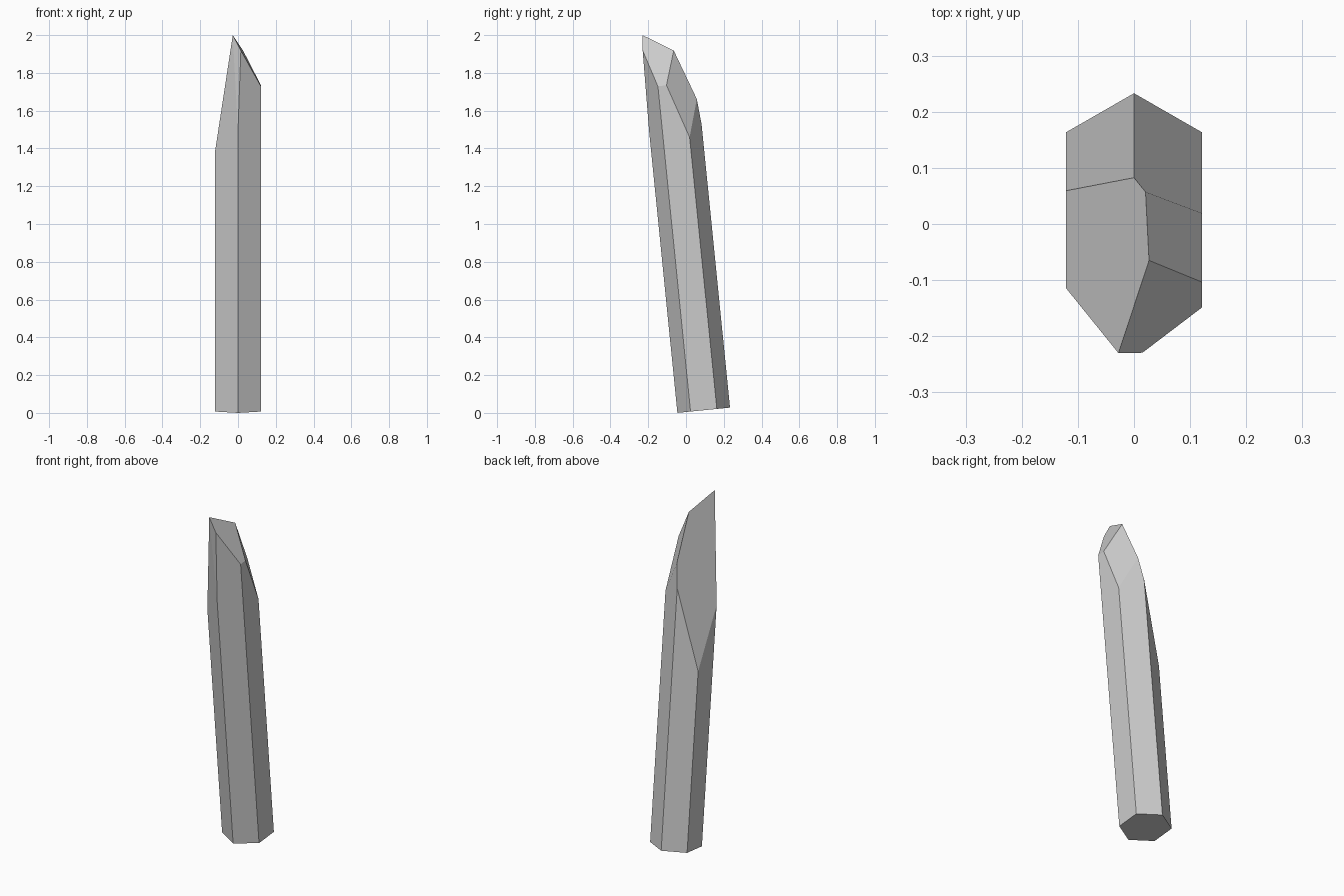
import bpy, bmesh
from mathutils import Vector, Matrix

if "Cube" in bpy.data.objects:
    bpy.data.objects.remove(bpy.data.objects["Cube"])

TILT = 0.1      # lean towards the front
R = 0.14        # hexagon radius

# leaning hexagonal shaft, one corner facing front and back
bm = bmesh.new()
bmesh.ops.create_cone(bm, cap_ends=True, segments=6, radius1=R, radius2=R, depth=2.4)
ys = max(v.co.x for v in bm.verts)
if ys > R - 1e-4:
    bm.transform(Matrix.Rotation(0.5235988, 4, 'Z'))
bm.transform(Matrix.Translation((0, 0, 1.2)))
bm.transform(Matrix.Translation((0, 0.0937, 0.014)) @ Matrix.Rotation(TILT, 4, 'X'))


def cut(point, normal):
    """Slice off everything on the normal's side and cap the opening."""
    geom = bm.verts[:] + bm.edges[:] + bm.faces[:]
    bmesh.ops.bisect_plane(bm, geom=geom, dist=1e-6, plane_co=point,
                           plane_no=Vector(normal).normalized(), clear_outer=True)
    bmesh.ops.holes_fill(bm, edges=[e for e in bm.edges if e.is_boundary], sides=0)


# broken tip facets, as slopes dz/dx and dz/dy
apex = (-0.028, -0.231, 2.0)
ridge = (0.027, -0.065, 1.918)
cut(apex, (-4.23, 1.886, 1))      # large left facet
cut(ridge, (1.892, -0.132, 1))    # front right facet
cut(ridge, (2.866, 2.25, 1))      # back right facet

# thin sliver along the upper front edge
p1, p2, p3 = Vector((0, -0.196, 1.5)), Vector((-0.028, -0.230, 2.0)), Vector((0.015, -0.2295, 1.92))
n = (p2 - p1).cross(p3 - p1)
cut(p1, n if n.y < 0 else -n)

bmesh.ops.recalc_face_normals(bm, faces=bm.faces[:])
mesh = bpy.data.meshes.new("crystal_shard")
bm.to_mesh(mesh)
bm.free()
shard = bpy.data.objects.new("crystal_shard", mesh)
bpy.context.collection.objects.link(shard)
